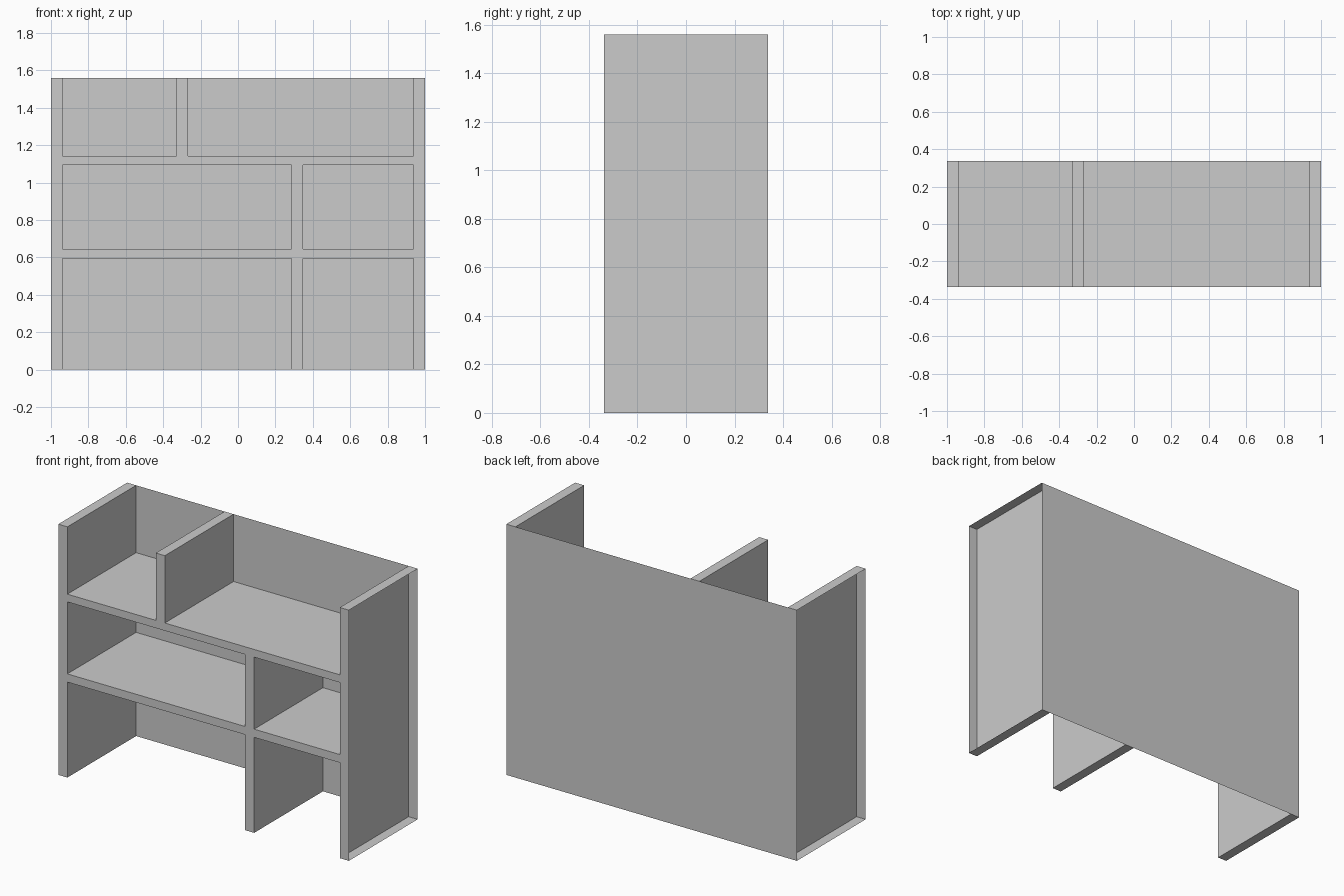
import bpy
import bmesh

if "Cube" in bpy.data.objects:
    bpy.data.objects.remove(bpy.data.objects["Cube"])

W, D, H = 1.0, 0.338, 1.56     # half width, half depth, height
IN = 0.938                     # inner face of the side panels
SHELVES = [(0.594, 0.645), (1.093, 1.141)]

# corner indices of each box side; corner index = 4*x + 2*y + z
SIDES = {
    "left": (0, 1, 3, 2), "right": (4, 6, 7, 5),
    "front": (0, 4, 5, 1), "back": (2, 3, 7, 6),
    "bottom": (0, 2, 6, 4), "top": (1, 5, 7, 3),
}


def board(name, x, z, sides):
    """Full-depth board with only the listed sides."""
    bm = bmesh.new()
    v = [bm.verts.new((a, b, c)) for a in x for b in (-D, D) for c in z]
    for s in sides.split():
        bm.faces.new([v[i] for i in SIDES[s]])
    bmesh.ops.delete(bm, geom=[p for p in v if not p.link_faces], context='VERTS')
    me = bpy.data.meshes.new(name)
    bm.to_mesh(me)
    bm.free()
    ob = bpy.data.objects.new(name, me)
    bpy.context.collection.objects.link(ob)


# thin back sheet
board("back_panel", (-W, W), (0, H), "back")

# hollow side panels, open on the outside
board("left_side", (-W, -IN), (0, H), "right front top bottom")
board("right_side", (IN, W), (0, H), "left front top bottom")

# shelves between the sides
for i, z in enumerate(SHELVES):
    board(f"shelf_{i + 1}", (-IN, IN), z, "front top bottom")

# upright dividers, one per row
lower, upper = SHELVES
board("lower_divider", (0.286, 0.348), (0, lower[0]), "left right front bottom")
board("middle_divider", (0.286, 0.348), (lower[1], upper[0]), "left right front")
board("upper_divider", (-0.329, -0.267), (upper[1], H), "left right front top")
